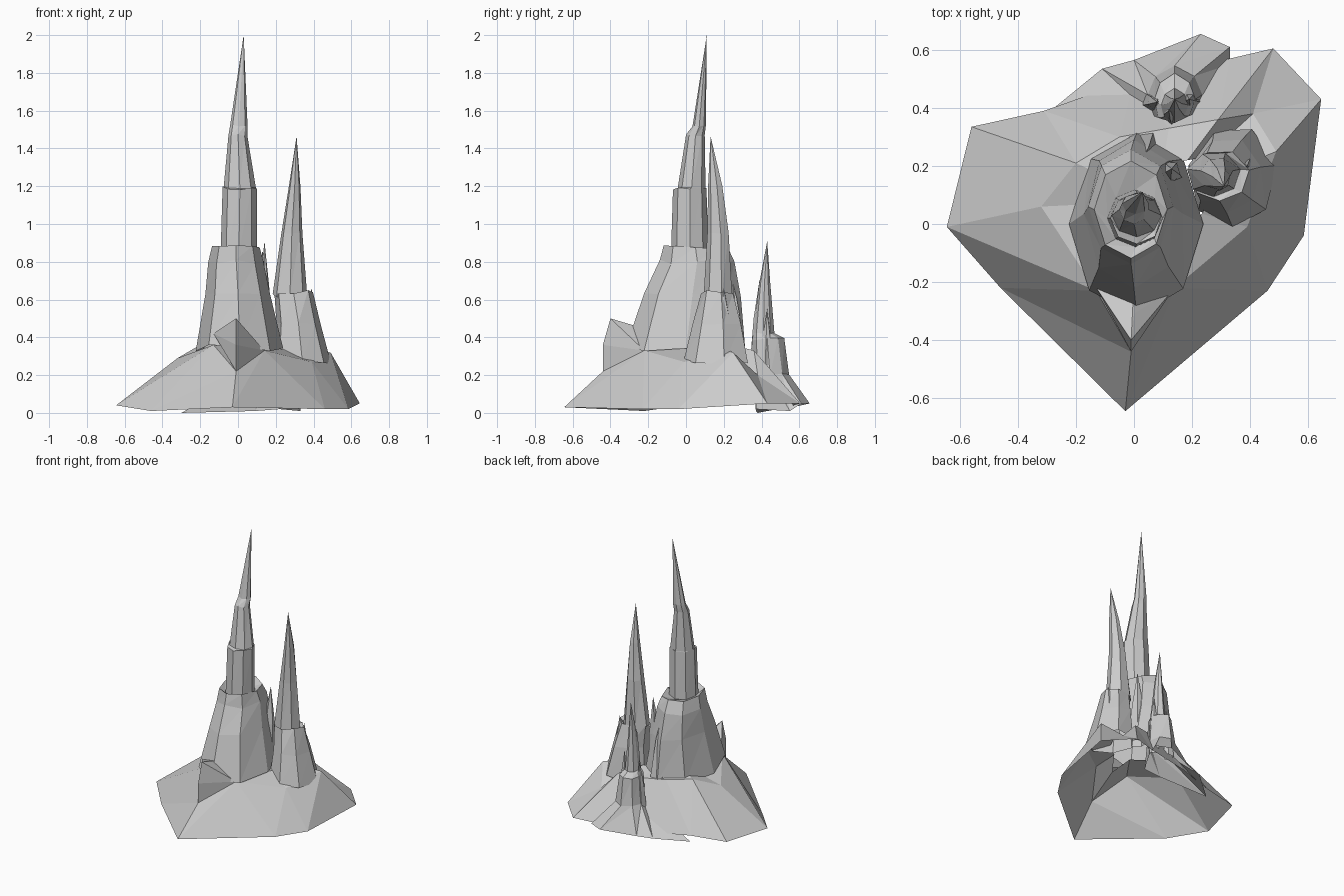
import bpy, bmesh, random
from math import sin, cos, pi
from mathutils import Vector

random.seed(4)


def finish(bm, name):
    bmesh.ops.recalc_face_normals(bm, faces=bm.faces)
    me = bpy.data.meshes.new(name)
    bm.to_mesh(me)
    bm.free()
    ob = bpy.data.objects.new(name, me)
    bpy.context.collection.objects.link(ob)
    return ob


def loft(name, loops, tip=None):
    """Skin closed loops of equal length and fan the last one to a tip."""
    bm = bmesh.new()
    rings = [[bm.verts.new(p) for p in loop] for loop in loops]
    n = len(rings[0])
    for a, b in zip(rings, rings[1:]):
        for i in range(n):
            j = (i + 1) % n
            bm.faces.new((a[i], a[j], b[j]))
            bm.faces.new((a[i], b[j], b[i]))
    if tip:
        t = bm.verts.new(tip)
        for i in range(n):
            bm.faces.new((rings[-1][i], rings[-1][(i + 1) % n], t))
    return finish(bm, name)


def spire(name, sections, tip, n, rough=0.08, apron=None):
    """Stack of rough rings given as centre x, y, radius x, y and height."""
    wob = [random.uniform(1 - rough, 1 + rough) for _ in range(n)]
    loops = [apron] if apron else []
    for cx, cy, rx, ry, z in sections:
        loop = []
        for i in range(n):
            a = 2 * pi * i / n - pi / 2
            loop.append((cx + rx * wob[i] * cos(a), cy + ry * wob[i] * sin(a),
                         z + random.uniform(-.1, .1) * rx))
        loops.append(loop)
    return loft(name, loops, tip)


# Sloping foot of the rock: ground outline, shoulder line, collar under the spires
outline = [(-.03, -.645, .03), (.46, -.23, .02), (.585, -.04, .02),
           (.645, .43, .05), (.48, .605, .05), (.33, .57, .04), (0, .5, .04),
           (-.31, .39, .05), (-.56, .335, .05), (-.645, -.01, .04), (-.46, -.22, .01)]
shoulder = [(-.01, -.44, .22), (.14, -.22, .33), (.39, -.01, .27),
            (.49, .25, .32), (.41, .38, .2), (.29, .36, .33), (.12, .33, .33),
            (-.05, .3, .35), (-.2, .21, .36), (-.32, .06, .29), (-.13, -.23, .36)]
collar = [Vector(p).lerp((.08, .08, .4), .5) for p in shoulder]
loft("rock_foot", [outline, shoulder, collar])

# Tall stepped main spire
spire("main_spire", [
    (.01, 0, .23, .32, .34),
    (0, .035, .17, .26, .62),
    (-.01, .06, .145, .2, .8),
    (-.01, .05, .125, .17, .875),
    (.005, .02, .095, .1, .855),
    (.01, .02, .09, .09, 1.19),
    (.01, .03, .085, .075, 1.19),
    (0, .05, .05, .05, 1.47),
    (.005, .07, .046, .036, 1.52)], (.03, .11, 2), 8, .02)

# Second spire on the right
spire("right_spire", [
    (.34, .16, .15, .18, .27),
    (.32, .165, .115, .135, .48),
    (.295, .165, .1, .09, .64),
    (.275, .17, .09, .08, .62),
    (.285, .17, .055, .06, .95),
    (.3, .155, .03, .04, 1.2)], (.31, .13, 1.465), 7, .05)

# Small spire at the back with its own spreading apron
apron = [(.09, .37, .01), (.22, .37, .02), (.33, .55, .01), (.33, .61, .05),
         (.23, .655, .05), (0, .565, .03), (-.11, .535, .03), (-.3, .38, 0)]
spire("back_spire", [
    (.14, .445, .1, .095, .2),
    (.14, .43, .075, .085, .39),
    (.14, .41, .05, .055, .42),
    (.14, .415, .025, .03, .68)], (.14, .43, .91), 8, .08, apron)

# Pointed outcrop on the front
bm = bmesh.new()
for p in [(-.01, -.44, .22), (-.01, -.44, .36), (-.01, -.4, .5), (-.13, -.22, .42),
          (.14, -.22, .33), (0, -.31, .47), (0, -.2, .44)]:
    bm.verts.new(p)
bmesh.ops.convex_hull(bm, input=bm.verts)
finish(bm, "front_outcrop")

# Thin shards leaning on the spires
shards = [(.12, .17, .06, .34, .13, .19, .86), (.02, .25, .07, .34, .02, .2, .87),
          (.06, .42, .035, .15, .08, .42, .5), (.2, .43, .04, .15, .19, .43, .55),
          (.13, .38, .035, .3, .12, .39, .71), (.37, .2, .06, .3, .39, .2, .66)]
for k, (x, y, r, z, tx, ty, tz) in enumerate(shards):
    zm = z + (tz - z) * .5
    spire(f"shard_{k + 1}", [(x, y, r, r, z), ((x + tx) / 2, (y + ty) / 2, r * .7, r * .7, zm)],
          (tx, ty, tz), 5, .15)
